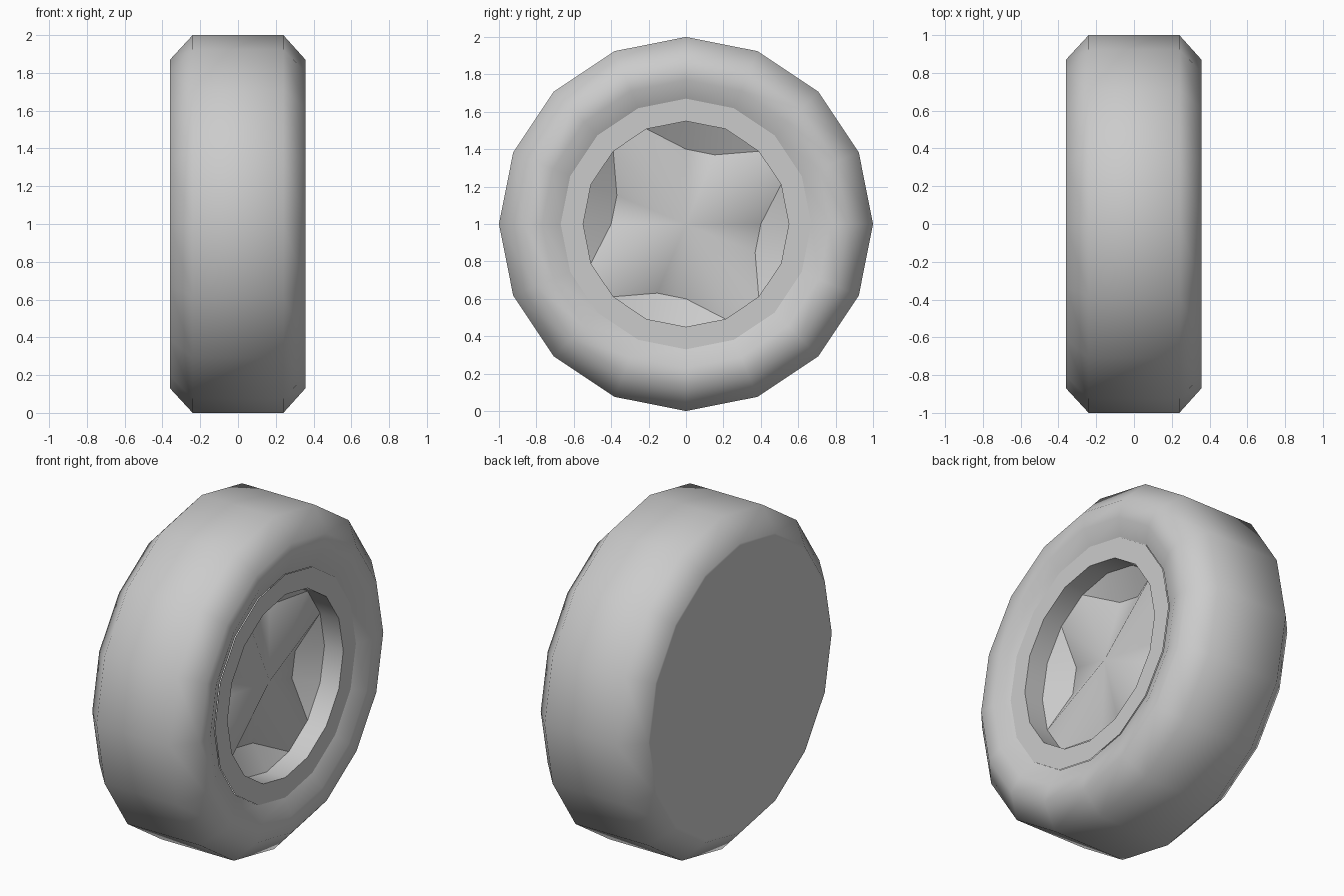
import bpy, bmesh, math

SIDES = 16

cube = bpy.data.objects.get("Cube")
if cube:
    bpy.data.objects.remove(cube, do_unlink=True)

grey = bpy.data.materials.new("light grey")
grey.use_nodes = True
colour = (0.6, 0.6, 0.6, 1)
grey.diffuse_color = colour
grey.node_tree.nodes["Principled BSDF"].inputs["Base Color"].default_value = colour


def build(name, rings, cap_start=False, apex=None, smooth_angle=60):
    """Bridge rings around the x axis; a ring is a function of the side index giving (x, radius)."""
    bm = bmesh.new()
    loops = []
    for ring in rings:
        loop = []
        for i in range(SIDES):
            x, r = ring(i)
            a = math.tau * i / SIDES
            loop.append(bm.verts.new((x, r * math.cos(a), 1 + r * math.sin(a))))
        loops.append(loop)
    for a, b in zip(loops, loops[1:]):
        for i in range(SIDES):
            j = (i + 1) % SIDES
            bm.faces.new((a[i], a[j], b[j], b[i]))
    if cap_start:
        bm.faces.new(loops[0][::-1])
    if apex is not None:
        tip = bm.verts.new((apex, 0, 1))
        for i in range(SIDES):
            bm.faces.new((loops[-1][i], loops[-1][(i + 1) % SIDES], tip))
    bmesh.ops.remove_doubles(bm, verts=bm.verts, dist=0.0005)
    mesh = bpy.data.meshes.new(name)
    bm.to_mesh(mesh)
    bm.free()
    mesh.materials.append(grey)
    obj = bpy.data.objects.new(name, mesh)
    bpy.context.collection.objects.link(obj)
    bpy.ops.object.select_all(action="DESELECT")
    obj.select_set(True)
    bpy.context.view_layer.objects.active = obj
    bpy.ops.object.shade_smooth_by_angle(angle=math.radians(smooth_angle))
    return obj


def circle(x, r):
    return lambda i: (x, r)


# Tyre: closed flat back, bevelled tread and a sidewall dipping to the rim
tyre_profile = [(-0.36, 0.85), (-0.36, 0.87), (-0.24, 1.0), (0.24, 1.0),
                (0.357, 0.87), (0.355, 0.77), (0.31, 0.67)]
build("tyre", [circle(x, r) for x, r in tyre_profile], cap_start=True)

# Rim: flat ring and straight inner wall
build("rim", [circle(0.315, 0.67), circle(0.315, 0.55), circle(0.19, 0.55)],
      smooth_angle=40)


# Hub: shallow dome with four spokes reaching the wall and sloped pockets between
def hub_edge(i):
    return (0.19, 0.55) if i % 4 in (1, 2) else (0.10, 0.40)


build("hub_pockets", [circle(0.19, 0.55), hub_edge], smooth_angle=50)
build("hub", [hub_edge], apex=0.21)
